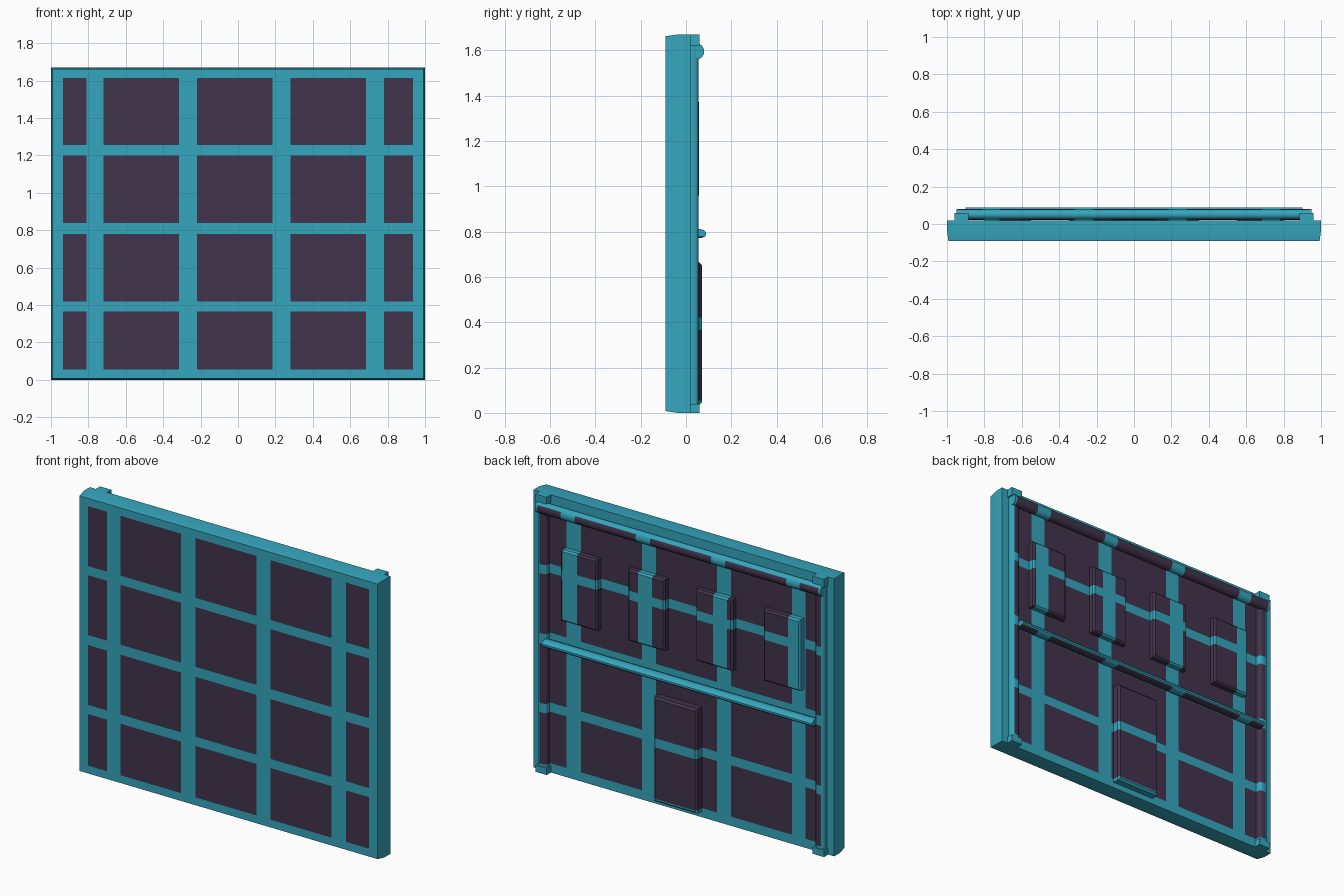
import bpy, bmesh, math
from mathutils import Vector

if "Cube" in bpy.data.objects:
    bpy.data.objects.remove(bpy.data.objects["Cube"])


def material(name, rgb):
    m = bpy.data.materials.new(name)
    m.diffuse_color = (*rgb, 1)
    m.use_nodes = True
    m.node_tree.nodes["Principled BSDF"].inputs["Base Color"].default_value = m.diffuse_color
    return m


TEAL = material("teal", (0.036, 0.38, 0.51))
DARK = material("dark plum", (0.054, 0.034, 0.072))

# painted grid: spans of the dark cells along x and z
COLS = [(-0.935, -0.81), (-0.72, -0.315), (-0.22, 0.185), (0.28, 0.685), (0.78, 0.935)]
ROWS = [(0.055, 0.365), (0.42, 0.78), (0.84, 1.20), (1.255, 1.615)]


def inside(v, spans):
    return any(a < v < b for a, b in spans)


def finish(name, bm):
    """Cut the mesh along the grid lines and paint the cells dark."""
    bmesh.ops.recalc_face_normals(bm, faces=bm.faces)
    for axis, spans in ((Vector((1, 0, 0)), COLS), (Vector((0, 0, 1)), ROWS)):
        for v in [e for s in spans for e in s]:
            bmesh.ops.bisect_plane(bm, geom=bm.verts[:] + bm.edges[:] + bm.faces[:],
                                   plane_co=axis * v, plane_no=axis)
    for f in bm.faces:
        c = f.calc_center_median()
        f.material_index = int(inside(c.x, COLS) and inside(c.z, ROWS))
    me = bpy.data.meshes.new(name)
    bm.to_mesh(me)
    bm.free()
    me.materials.append(TEAL)
    me.materials.append(DARK)
    ob = bpy.data.objects.new(name, me)
    bpy.context.collection.objects.link(ob)
    return ob


def box(name, x, y, z, bevel=0.0, axis=None, segments=1):
    """Box from ranges; bevel its outer (+y) edges, or only those along one axis."""
    bm = bmesh.new()
    bmesh.ops.create_cube(bm, size=1)
    for v in bm.verts:
        for i, r in enumerate((x, y, z)):
            v.co[i] = r[0] if v.co[i] < 0 else r[1]
    if bevel:
        edges = [e for e in bm.edges if all(v.co.y > y[1] - 1e-4 for v in e.verts)
                 and (axis is None or abs((e.verts[0].co - e.verts[1].co)[axis]) > 1e-4)]
        bmesh.ops.bevel(bm, geom=edges, offset=bevel, segments=segments,
                        profile=0.5, affect='EDGES')
    return finish(name, bm)


def rod(name, half, y, z, sides=12):
    """Horizontal bar with an elliptical section."""
    bm = bmesh.new()
    ring = []
    for i in range(sides):
        a = 2 * math.pi * (i + 0.5) / sides
        ring.append(bm.verts.new((-half, (y[0] + y[1]) / 2 + math.cos(a) * (y[1] - y[0]) / 2,
                                  (z[0] + z[1]) / 2 + math.sin(a) * (z[1] - z[0]) / 2)))
    face = bm.faces.new(ring)
    ext = bmesh.ops.extrude_face_region(bm, geom=[face], use_keep_orig=True)
    for g in ext["geom"]:
        if isinstance(g, bmesh.types.BMVert):
            g.co.x = half
    return finish(name, bm)


# wall slab, slightly tapered towards the front
H = 1.67
bm = bmesh.new()
loops = []
for y, inset in ((-0.09, 0.008), (-0.035, 0.0), (0.02, 0.0)):
    a, lo, hi = 1 - inset, inset, H - inset
    if y == 0.02 or y == -0.035:
        a, lo, hi = 1, 0, H
    loops.append([bm.verts.new(p) for p in ((-a, y, lo), (a, y, lo), (a, y, hi), (-a, y, hi))])
bm.faces.new(loops[0])
bm.faces.new(loops[-1])
for l0, l1 in zip(loops, loops[1:]):
    for i in range(4):
        j = (i + 1) % 4
        bm.faces.new((l0[i], l0[j], l1[j], l1[i]))
finish("wall_slab", bm)

# corner pilasters with base and cap blocks
for side, s in (("left", -1), ("right", 1)):
    def span(a, b):
        return tuple(sorted((s * a, s * b)))
    box(f"{side}_pilaster", span(0.893, 0.952), (0.015, 0.055), (0.03, 1.64), 0.018, 2, 3)
    box(f"{side}_pilaster_base", span(0.885, 0.96), (0.015, 0.06), (0, 0.04))
    box(f"{side}_pilaster_cap", span(0.885, 0.96), (0.015, 0.06), (1.62, H))

# horizontal bars
rod("cornice_bar", 0.95, (0.022, 0.08), (1.56, 1.63))
rod("middle_bar", 0.90, (0.02, 0.09), (0.77, 0.812))

# upper window plates
for i in range(4):
    cx = -0.675 + 0.45 * i
    box(f"window_{i + 1}", (cx - 0.123, cx + 0.123), (0.015, 0.058), (0.95, 1.38), 0.01)

# door plate
box("door", (-0.12, 0.17), (0.015, 0.07), (0.035, 0.665), 0.012)

# smooth shading with sharp edges kept
for ob in bpy.context.collection.objects:
    ob.select_set(True)
    bpy.context.view_layer.objects.active = ob
bpy.ops.object.shade_smooth_by_angle(angle=math.radians(35))
